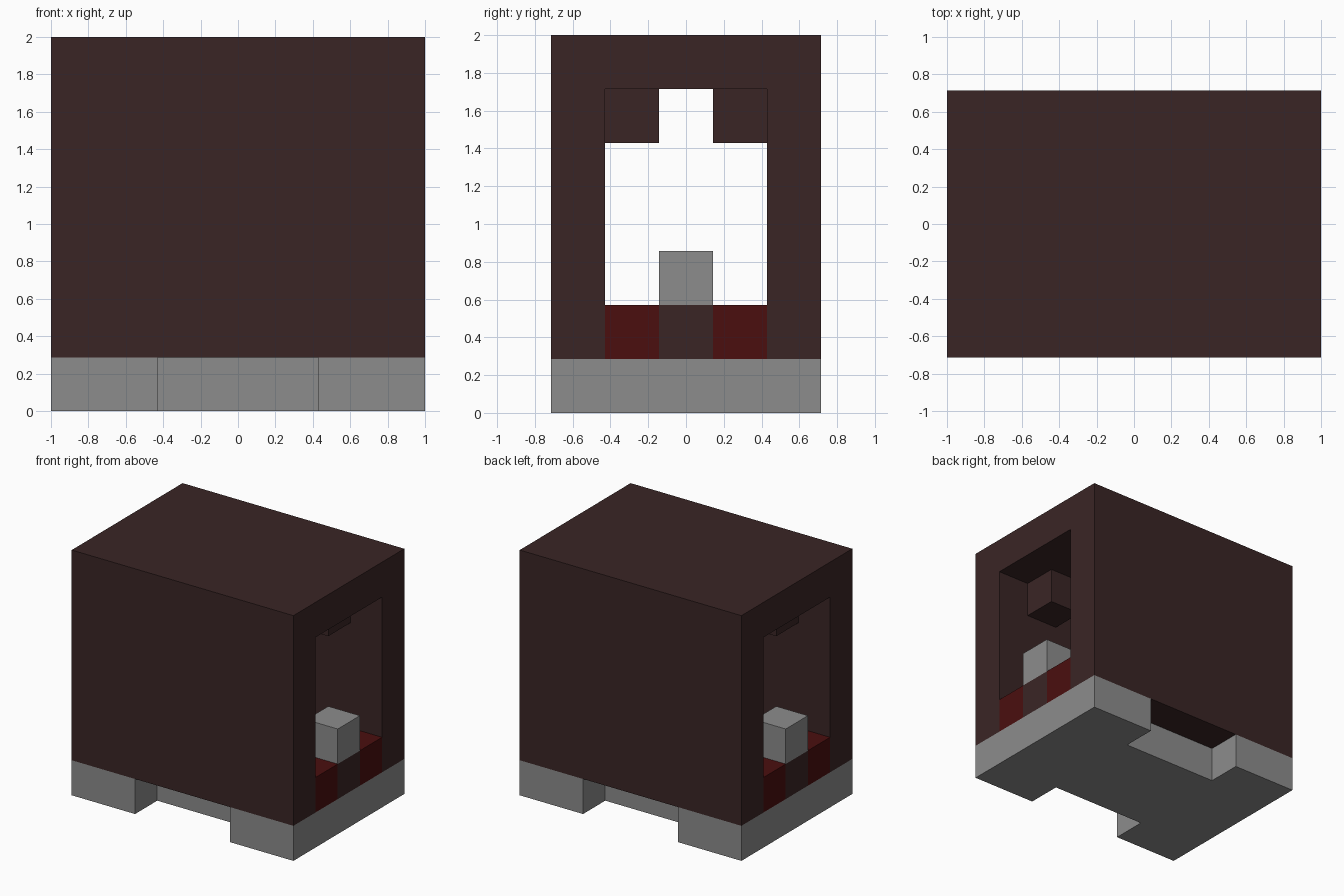
import bpy
import bmesh
from mathutils import Vector

cube = bpy.data.objects.get("Cube")
if cube:
    bpy.data.objects.remove(cube, do_unlink=True)

U = 2 / 7  # one block


def material(name, rgb):
    mat = bpy.data.materials.new(name)
    mat.use_nodes = True
    mat.diffuse_color = (*rgb, 1)
    bsdf = mat.node_tree.nodes["Principled BSDF"]
    bsdf.inputs["Base Color"].default_value = (*rgb, 1)
    bsdf.inputs["Roughness"].default_value = 0.9
    return mat


DARK = material("dark_brown", (0.042, 0.0185, 0.0185))
GREY = material("stone_grey", (0.265, 0.265, 0.265))
RED = material("deep_red", (0.069, 0.0045, 0.0045))


def prism(name, outline, depth, mat):
    """Extrude a closed outline (in blocks) along a depth vector."""
    bm = bmesh.new()
    face = bm.faces.new([bm.verts.new(Vector(p) * U) for p in outline])
    new = bmesh.ops.extrude_face_region(bm, geom=[face])["geom"]
    moved = [v for v in new if isinstance(v, bmesh.types.BMVert)]
    bmesh.ops.translate(bm, verts=moved, vec=Vector(depth) * U)
    bmesh.ops.recalc_face_normals(bm, faces=bm.faces)
    mesh = bpy.data.meshes.new(name)
    bm.to_mesh(mesh)
    bm.free()
    mesh.materials.append(mat)
    obj = bpy.data.objects.new(name, mesh)
    bpy.context.collection.objects.link(obj)
    return obj


def block(name, x, y, z, mat):
    """Box given by (low, high) block ranges."""
    outline = [(x[i], y[j], z[0]) for i, j in ((0, 0), (1, 0), (1, 1), (0, 1))]
    return prism(name, outline, (0, 0, z[1] - z[0]), mat)


# Stone base, notched in the middle of the front and back
half = [(3.5, 2.5), (1.5, 2.5), (1.5, 1.5), (-1.5, 1.5), (-1.5, 2.5), (-3.5, 2.5)]
plan = half + [(-x, -y) for x, y in half]
prism("base", [(x, y, 0) for x, y in plan], (0, 0, 1), GREY)

# Walls and roof as one arch, open at both ends
side = [(2.5, 1), (2.5, 7)]
inner = [(1.5, 6), (1.5, 1)]
arch = side + [(-y, z) for y, z in reversed(side)]
arch += [(-y, z) for y, z in reversed(inner)] + inner
prism("walls_and_roof", [(-3.5, y, z) for y, z in arch], (7, 0, 0), DARK)

# Floor: dark middle strip between two red strips
block("floor_middle", (-3.5, 3.5), (-0.5, 0.5), (1, 2), DARK)
for label, s in (("front", -1), ("back", 1)):
    y = sorted((0.5 * s, 1.5 * s))
    block(f"{label}_red_strip", (-3.5, 3.5), y, (1, 2), RED)

# Stone block at each opening, and ceiling brackets just inside
for end, e in (("left", 1), ("right", -1)):
    block(f"{end}_stone_block", sorted((2.5 * e, 3.5 * e)), (-0.5, 0.5), (2, 3), GREY)
    for label, s in (("front", -1), ("back", 1)):
        block(f"{end}_{label}_ceiling_bracket", sorted((1.5 * e, 2.5 * e)),
              sorted((0.5 * s, 1.5 * s)), (5, 6), DARK)
